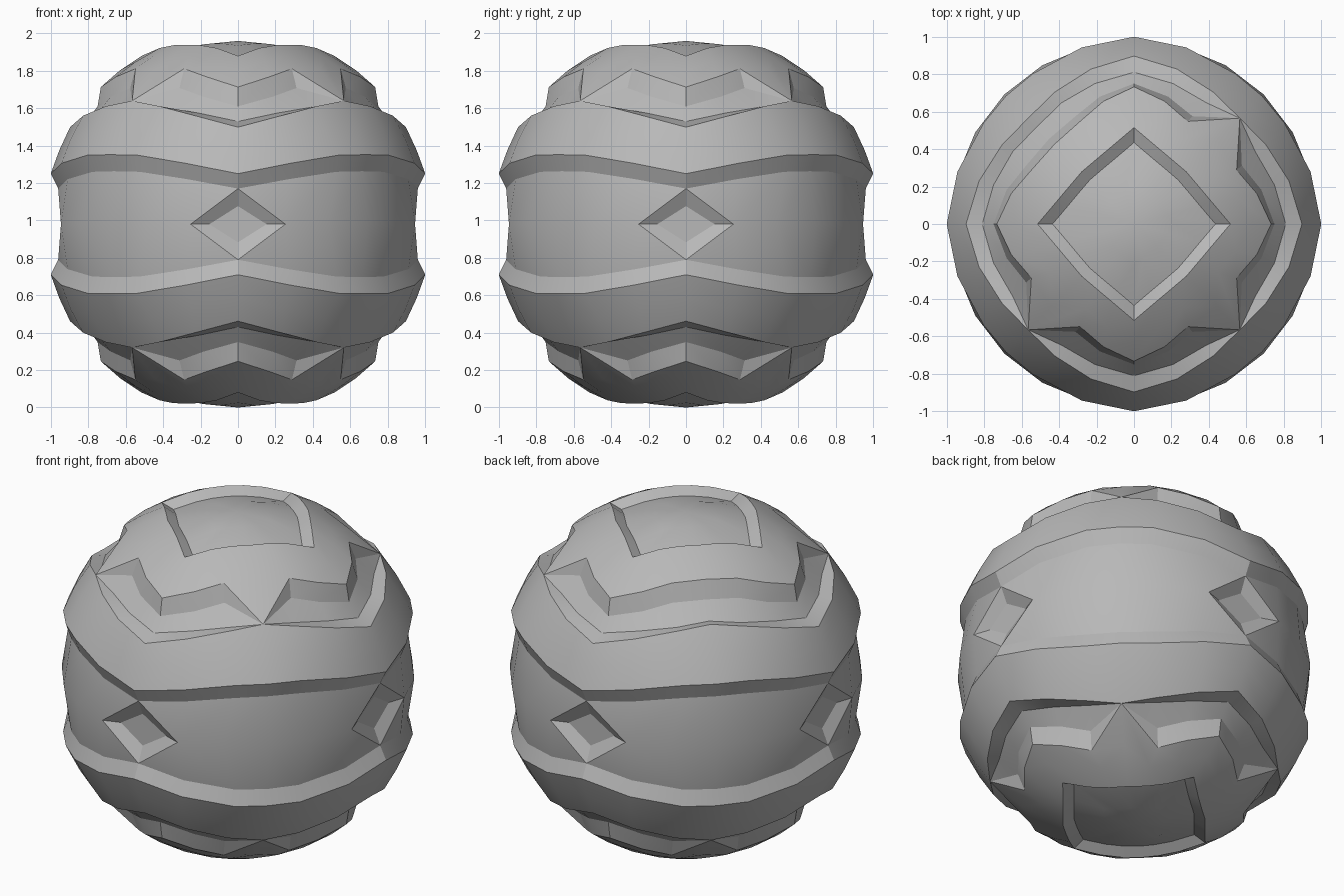
import bpy, bmesh
from math import radians, sin, cos

if "Cube" in bpy.data.objects:
    bpy.data.objects.remove(bpy.data.objects["Cube"])

CZ, HI, LO, PIT = 0.98, 1.037, 0.98, 0.925   # centre height, raised / sunken / pit radius
AZ = (0, 15.5, 31, 45)
TIP = (45, 39.5)                             # where the star points touch the band

# Rings of one hemisphere: radius, azimuths and elevations over an eighth of the turn
RINGS = [
    (LO, (0, 15, 30, 45), (0, 0, 0, 0)),                       # equator
    (LO, (0, 16.5, 34, 45), (11.2, 14.2, 16.6, 16.8)),         # belt floor edge
    (HI, (0, 16.5, 34, 45), (15.1, 18.3, 20.9, 21)),           # band lower edge
    (HI - .003, AZ, (22.5, 26, 29, 30.5)),                     # band middle
    (HI, AZ, (30, 34, 37.5, 39.5)),                            # band upper edge
    (LO, AZ, (34.1, 37.3, 39.6, 39.5)),                        # groove floor, outer
    (LO, (0, 15, 28.5, 45), (40, 44, 48, 39.5)),               # groove floor, inner
    (HI, (0, 14, 27.7, 45), (45, 49.3, 53.3, 39.5)),           # star edge
    (HI, (0, 15, 30, 45), (52.5, 57, 60, 53)),                 # star middle
    (HI, (0, 15, 30, 45), (60.2, 65.2, 67.3, 67.6)),           # top diamond rim
    (LO, (0, 15, 30, 45), (63.6, 68, 69.8, 70.1)),             # top diamond floor
    (LO, (0, 15, 30, 45), (77, 79, 80, 80)),
]
# One upper corner has no star point: groove runs straight through
OPEN_CORNER = {5: (LO, 41.5), 6: (LO, 49), 7: (HI, 54.5), 8: (HI, 61)}


def polar(r, az, el):
    a, e = radians(az), radians(el)
    return (r * cos(e) * cos(a), r * cos(e) * sin(a), CZ + r * sin(e))


bm = bmesh.new()


def face(*vs):
    vs = list(dict.fromkeys(vs))
    if len(vs) > 2 and not bm.faces.get(vs):
        bm.faces.new(vs)


def hemisphere(s, equator=None):
    grid = []
    tips = {}
    for i, (r, azs, els) in enumerate(RINGS):
        if i == 0 and equator:
            grid.append(equator)
            continue
        row = []
        for c in range(24):
            q, k = c // 6, c % 6 - 3
            az = 90 * q + (azs[abs(k)] if k >= 0 else -azs[-k])
            rad, el = r, els[abs(k)]
            corner = k == -3
            if corner and s > 0 and q == 2 and i in OPEN_CORNER:
                rad, el = OPEN_CORNER[i]
            elif corner and i in (4, 5, 6, 7):
                # all groove lines meet in a single star tip
                if c not in tips:
                    tips[c] = bm.verts.new(polar(HI, az, s * TIP[1]))
                row.append(tips[c])
                continue
            row.append(bm.verts.new(polar(rad, az, s * el)))
        grid.append(row)
    for i in range(len(grid) - 1):
        for c in range(24):
            d = (c + 1) % 24
            a, b, e, f = grid[i][c], grid[i][d], grid[i + 1][d], grid[i + 1][c]
            if i == 0 and c % 6 == 2:
                face(a, e, f)          # leave room for the side diamonds
            elif i == 0 and c % 6 == 3:
                face(b, e, f)
            else:
                face(a, b, e, f)
    pole = bm.verts.new((0, 0, CZ + s * LO))
    for c in range(24):
        face(grid[-1][c], grid[-1][(c + 1) % 24], pole)
    return grid


upper = hemisphere(1)
lower = hemisphere(-1, upper[0])

# Sunken diamonds on the four sides
for q in range(4):
    c = 6 * q + 3
    rim = [upper[0][c + 1], upper[1][c], upper[0][c - 1], lower[1][c]]
    pit = [bm.verts.new(polar(PIT, 90 * q + da, el))
           for da, el in ((9.5, 0), (0, 6), (-9.5, 0), (0, -6))]
    for j in range(4):
        n = (j + 1) % 4
        face(rim[j], rim[n], pit[n], pit[j])
    face(*pit)

bmesh.ops.delete(bm, geom=[v for v in bm.verts if not v.link_faces], context='VERTS')
bmesh.ops.recalc_face_normals(bm, faces=bm.faces[:])
mesh = bpy.data.meshes.new("carved_ball")
bm.to_mesh(mesh)
bm.free()
ball = bpy.data.objects.new("carved_ball", mesh)
bpy.context.collection.objects.link(ball)

# Dark grey stone
grey = bpy.data.materials.new("dark_grey")
grey.diffuse_color = (0.48, 0.48, 0.48, 1)
grey.use_nodes = True
grey.node_tree.nodes["Principled BSDF"].inputs["Base Color"].default_value = grey.diffuse_color
mesh.materials.append(grey)

bpy.context.view_layer.objects.active = ball
ball.select_set(True)
bpy.ops.object.shade_smooth_by_angle(angle=radians(22))
